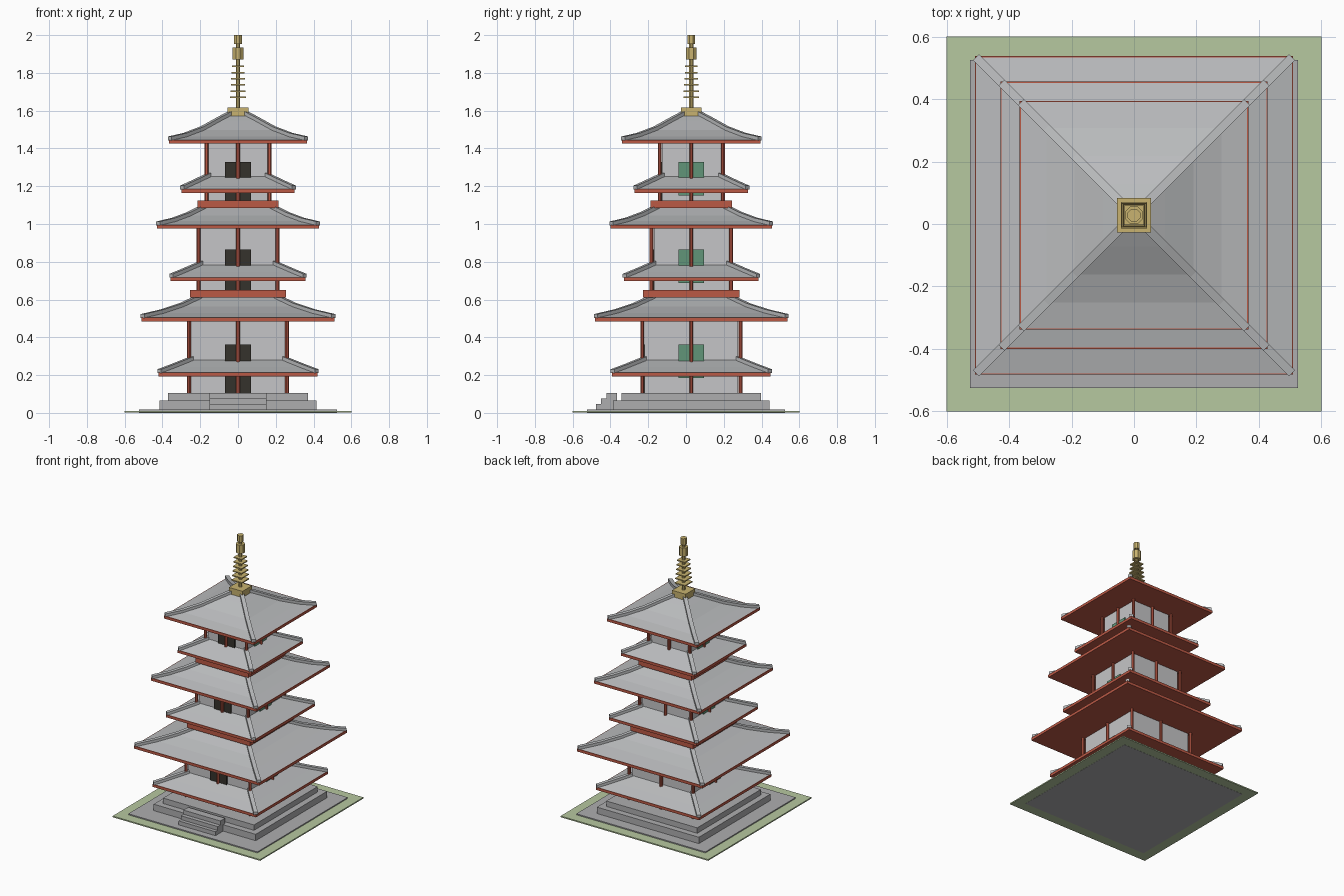
import bpy, bmesh
from math import pi
from mathutils import Vector, Matrix

if "Cube" in bpy.data.objects:
    bpy.data.objects.remove(bpy.data.objects["Cube"])

CY = 0.028  # the tower stands slightly behind the middle of the lawn


def material(name, r, g, b):
    m = bpy.data.materials.new(name)
    m.use_nodes = True
    m.diffuse_color = (r, g, b, 1)
    m.node_tree.nodes["Principled BSDF"].inputs["Base Color"].default_value = (r, g, b, 1)
    return m


GRASS = material("grass green", 0.47, 0.58, 0.35)
STONE = material("stone grey", 0.42, 0.42, 0.43)
WALL = material("plaster grey", 0.56, 0.56, 0.57)
TILE = material("roof grey", 0.49, 0.5, 0.51)
RED = material("timber red", 0.5, 0.1, 0.06)
DARK = material("door dark", 0.035, 0.032, 0.025)
GREEN = material("window green", 0.12, 0.3, 0.19)
GOLD = material("gold", 0.58, 0.45, 0.16)


def finish(bm, name, mat):
    bmesh.ops.recalc_face_normals(bm, faces=bm.faces)
    mesh = bpy.data.meshes.new(name)
    bm.to_mesh(mesh)
    bm.free()
    mesh.materials.append(mat)
    bpy.context.collection.objects.link(bpy.data.objects.new(name, mesh))


def add_box(bm, x0, x1, y0, y1, z0, z1):
    size = Matrix.Diagonal((x1 - x0, y1 - y0, z1 - z0, 1))
    mid = Matrix.Translation(((x0 + x1) / 2, (y0 + y1) / 2, (z0 + z1) / 2))
    bmesh.ops.create_cube(bm, size=1, matrix=mid @ size)


def box(name, mat, *bounds):
    bm = bmesh.new()
    add_box(bm, *bounds)
    finish(bm, name, mat)


def slab(name, mat, half, z0, z1, cy=CY):
    box(name, mat, -half, half, cy - half, cy + half, z0, z1)


def add_prism(bm, x, y, r, z0, z1, sides=8):
    place = Matrix.Translation((x, y, (z0 + z1) / 2)) @ Matrix.Rotation(pi / sides, 4, "Z")
    bmesh.ops.create_cone(bm, cap_ends=True, segments=sides, radius1=r, radius2=r,
                          depth=z1 - z0, matrix=place)


def loft(bm, sections):
    rings = [[bm.verts.new(p) for p in s] for s in sections]
    n = len(rings[0])
    for a, b in zip(rings, rings[1:]):
        for i in range(n):
            j = (i + 1) % n
            bm.faces.new((a[i], a[j], b[j], b[i]))
    bm.faces.new(rings[0])
    bm.faces.new(rings[-1])


CORNERS = ((1, 1), (-1, 1), (-1, -1), (1, -1))


def roof(name, profile, fascia):
    # red eave slab, curved tiled slopes and four hip ridges
    half, z = profile[0]
    slab(name + "_eave", RED, fascia, z - 0.02, z)
    bm = bmesh.new()
    loft(bm, [[(s * i, CY + s * j, h) for i, j in CORNERS] for s, h in profile])
    finish(bm, name + "_tiles", TILE)
    bm = bmesh.new()
    for i, j in CORNERS:
        across = Vector((j, -i, 0)).normalized() * 0.014
        sections = []
        for s, h in profile:
            p = Vector((s * i, CY + s * j, h))
            low, high = Vector((0, 0, -0.002)), Vector((0, 0, 0.018))
            sections.append((p - across + low, p + across + low, p + across + high, p - across + high))
        loft(bm, sections)
    finish(bm, name + "_ridges", TILE)


def storey(name, w, z0, z1, skirt, skirt_z, opening_top):
    slab(name + "_walls", WALL, w - 0.012, z0, z1)
    # corner and middle columns
    bm = bmesh.new()
    for i in (-1, 0, 1):
        for j in (-1, 0, 1):
            if i or j:
                add_prism(bm, i * w, CY + j * w, 0.011, z0, z1)
    finish(bm, name + "_columns", RED)
    # front door and side windows
    face = w - 0.012
    box(name + "_door", DARK, -0.068, 0.068, CY - face - 0.009, CY - face, z0, opening_top)
    bm = bmesh.new()
    for a, b in ((face, face + 0.009), (-face - 0.009, -face)):
        add_box(bm, a, b, CY - 0.068, CY + 0.068, opening_top - 0.177, opening_top)
    finish(bm, name + "_windows", GREEN)
    # lower skirt roof
    mid = (skirt + w) / 2
    roof(name + "_skirt_roof", [(skirt - 0.003, skirt_z), (mid, skirt_z + 0.029),
                                (w - 0.014, skirt_z + 0.067)], skirt)


# Grounds and stepped base
slab("lawn", GRASS, 0.6, 0.001, 0.01, 0)
slab("paving", STONE, 0.525, 0, 0.018, 0)
slab("base_lower", STONE, 0.415, 0.018, 0.065)
slab("base_upper", STONE, 0.37, 0.065, 0.105)
for k, (front, top) in enumerate(((-0.476, 0.047), (-0.45, 0.075), (-0.42, 0.105))):
    box(f"stair_{k + 1}", STONE, -0.15, 0.15, front, -0.365, 0.018, top)

# Three storeys, each with its skirt and main roof
storey("first_storey", 0.26, 0.105, 0.487, 0.42, 0.213, 0.362)
roof("first_main_roof", [(0.506, 0.505), (0.4, 0.53), (0.3, 0.563), (0.2, 0.61)], 0.51)
slab("first_balcony", RED, 0.255, 0.61, 0.65)
storey("second_storey", 0.21, 0.65, 0.977, 0.357, 0.718, 0.865)
roof("second_main_roof", [(0.424, 0.995), (0.34, 1.015), (0.26, 1.045), (0.17, 1.09)], 0.428)
slab("second_balcony", RED, 0.215, 1.085, 1.125)
storey("third_storey", 0.167, 1.125, 1.427, 0.3, 1.185, 1.327)
roof("third_main_roof", [(0.362, 1.445), (0.28, 1.464), (0.19, 1.498), (0.1, 1.548), (0.03, 1.585)], 0.366)

# Golden finial
slab("finial_base", GOLD, 0.055, 1.57, 1.618)
bm = bmesh.new()
add_prism(bm, 0, CY, 0.012, 1.6, 1.97)
add_prism(bm, 0, CY, 0.031, 1.872, 1.935)
add_prism(bm, 0, CY, 0.022, 1.952, 2.0)
finish(bm, "finial_spire", GOLD)
bm = bmesh.new()
for k in range(6):
    r, z = 0.042 - k * 0.002, 1.67 + k * 0.033
    add_box(bm, -r, r, CY - r, CY + r, z - 0.004, z + 0.004)
finish(bm, "finial_rings", GOLD)
